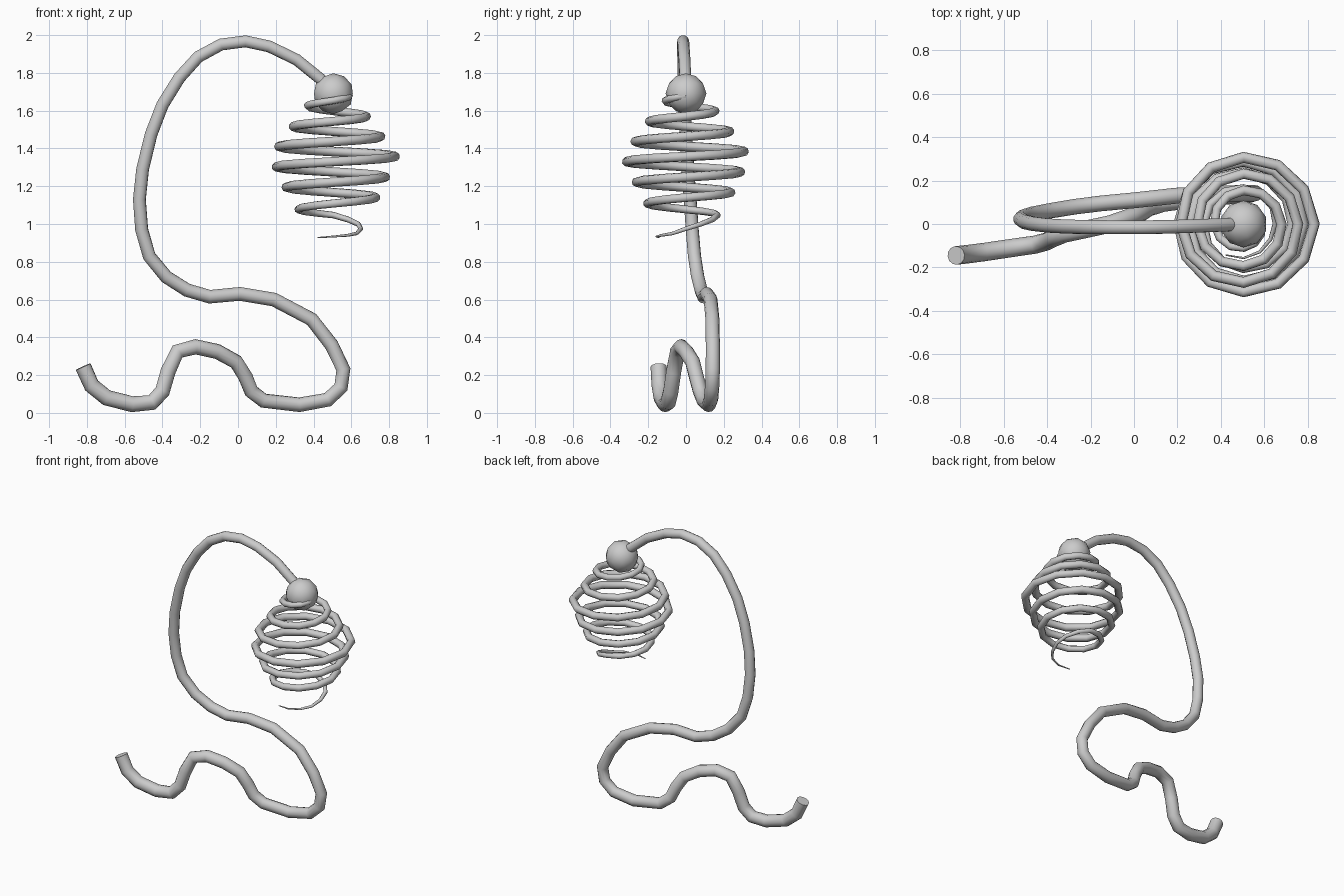
import bpy, math

if "Cube" in bpy.data.objects:
    bpy.data.objects.remove(bpy.data.objects["Cube"])

def tube(name, pts, radii, res):
    """Sweep a round section along pts with a radius per point, as a smooth mesh."""
    cu = bpy.data.curves.new(name, 'CURVE')
    cu.dimensions = '3D'
    cu.bevel_depth = 1.0
    cu.bevel_resolution = res
    cu.use_fill_caps = True
    sp = cu.splines.new('POLY')
    sp.points.add(len(pts) - 1)
    for p, co, r in zip(sp.points, pts, radii):
        p.co = (*co, 1)
        p.radius = r
    ob = bpy.data.objects.new(name, cu)
    bpy.context.collection.objects.link(ob)
    bpy.ops.object.select_all(action='DESELECT')
    ob.select_set(True)
    bpy.context.view_layer.objects.active = ob
    bpy.ops.object.convert(target='MESH')
    bpy.ops.object.shade_smooth_by_angle(angle=math.radians(60))
    return bpy.context.object

def lerp_keys(keys, s):
    """Piecewise linear lookup in (s, value, value...) rows."""
    for a, b in zip(keys, keys[1:]):
        if s <= b[0]:
            t = (s - a[0]) / (b[0] - a[0])
            return [u + (v - u) * t for u, v in zip(a[1:], b[1:])]
    return list(keys[-1][1:])

# Winding stem: foot loops on the ground, then the tall arch
stem = [
    (-.82, -.145, .245), (-.775, -.14, .145), (-.695, -.13, .08), (-.56, -.11, .046),
    (-.455, -.095, .055), (-.40, -.08, .115), (-.37, -.065, .22), (-.32, -.045, .325),
    (-.225, -.025, .35), (-.11, 0, .325), (-.01, .035, .27), (.04, .055, .19),
    (.07, .075, .115), (.135, .095, .065), (.325, .12, .043), (.475, .132, .07),
    (.545, .138, .135), (.558, .142, .23), (.495, .142, .36), (.39, .14, .495),
    (.19, .13, .60), (.01, .11, .63), (-.15, .095, .615), (-.27, .08, .65),
    (-.38, .062, .72), (-.47, .045, .83), (-.51, .033, .97), (-.522, .022, 1.13),
    (-.505, .01, 1.29), (-.46, 0, 1.475), (-.40, -.007, 1.63), (-.31, -.012, 1.775),
    (-.21, -.014, 1.885), (-.09, -.015, 1.95), (.04, -.015, 1.967), (.165, -.013, 1.94),
    (.31, -.008, 1.87), (.44, -.003, 1.765), (.505, 0, 1.69)]
n = len(stem) - 1
tube("stem", stem, [.043 - .012 * i / n for i in range(n + 1)], 4)

# Knob joining stem and coil
bpy.ops.mesh.primitive_ico_sphere_add(subdivisions=2, radius=.108, location=(.505, 0, 1.69))
bpy.context.object.name = "knob"
bpy.ops.object.shade_smooth()

# Hanging coil: rows of (turns, ring radius, height, wire radius)
coil = [(0, .085, 1.68, .018), (.5, .135, 1.627, .021), (1, .175, 1.57, .024),
        (3, .326, 1.357, .026), (5, .225, 1.14, .024), (5.5, .185, 1.077, .021),
        (5.75, .167, 1.047, .017), (6, .145, .975, .012), (6.1, .142, .945, .009),
        (6.33, .165, .928, .003)]
pts, radii = [], []
for i in range(77):
    s = i / 12
    r, z, w = lerp_keys(coil, s)
    a = -2 * math.pi * s
    pts.append((.505 + r * math.cos(a), r * math.sin(a), z))
    radii.append(w)
tube("coil", pts, radii, 2)
